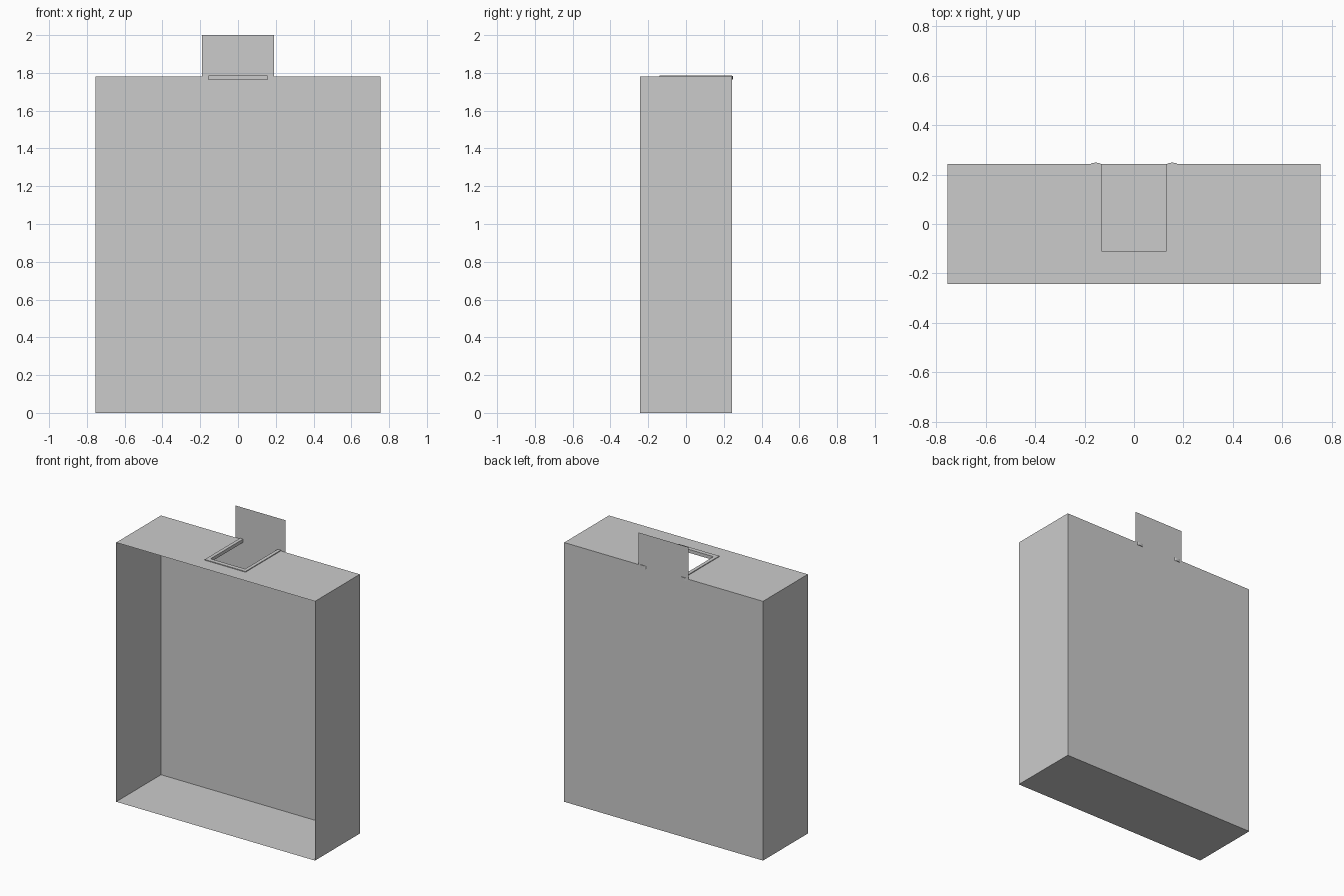
import bpy, bmesh, math

if "Cube" in bpy.data.objects:
    bpy.data.objects.remove(bpy.data.objects["Cube"])

W, D, H = 0.755, 0.243, 1.78   # half width, half depth, height of the bin
TOP = 2.0


def make(name, faces, thickness=None):
    """Build flat polygons (lists of points); optionally extrude them upward."""
    bm = bmesh.new()
    for pts in faces:
        bm.faces.new([bm.verts.new(p) for p in pts])
    bmesh.ops.remove_doubles(bm, verts=bm.verts, dist=1e-5)
    if thickness:
        geo = bmesh.ops.extrude_face_region(bm, geom=bm.faces[:])
        moved = [g for g in geo['geom'] if isinstance(g, bmesh.types.BMVert)]
        bmesh.ops.translate(bm, verts=moved, vec=(0, 0, thickness))
    bmesh.ops.recalc_face_normals(bm, faces=bm.faces)
    me = bpy.data.meshes.new(name)
    bm.to_mesh(me)
    bm.free()
    ob = bpy.data.objects.new(name, me)
    bpy.context.collection.objects.link(ob)
    return ob


def mirrored(half):
    """Close a right-hand outline by mirroring it across x = 0."""
    return half + [(-x, y, z) for x, y, z in reversed(half)]


# back panel with the upright hanging tab
back = mirrored([(W, D, 0), (W, D, H), (0.19, D, H), (0.19, D, TOP)])

# top panel with a slot open to the back
top = mirrored([(0.14, -0.12, H), (0.14, D, H), (W, D, H), (W, -D, H)])

# sides and floor, front left open
sides = [[(s * W, -D, 0), (s * W, D, 0), (s * W, D, H), (s * W, -D, H)]
         for s in (-1, 1)]
floor = [(-W, -D, 0), (W, -D, 0), (W, D, 0), (-W, D, 0)]
make("open_box_shell", [back, top, floor] + sides)

# U-shaped rim lining the slot
rim = mirrored([(0.155, -0.14, 1.762), (0.155, D, 1.762),
                (0.131, D, 1.762), (0.131, -0.11, 1.762)])
make("slot_rim", [rim], thickness=0.023)

# small rounded rim ends poking through the back
for side, label in ((-1, "left"), (1, "right")):
    end = [(side * 0.155 + 0.02 * math.cos(math.pi * i / 8),
            D + 0.005 * math.sin(math.pi * i / 8), 1.764) for i in range(9)]
    make("rim_end_" + label, [end], thickness=0.02)
